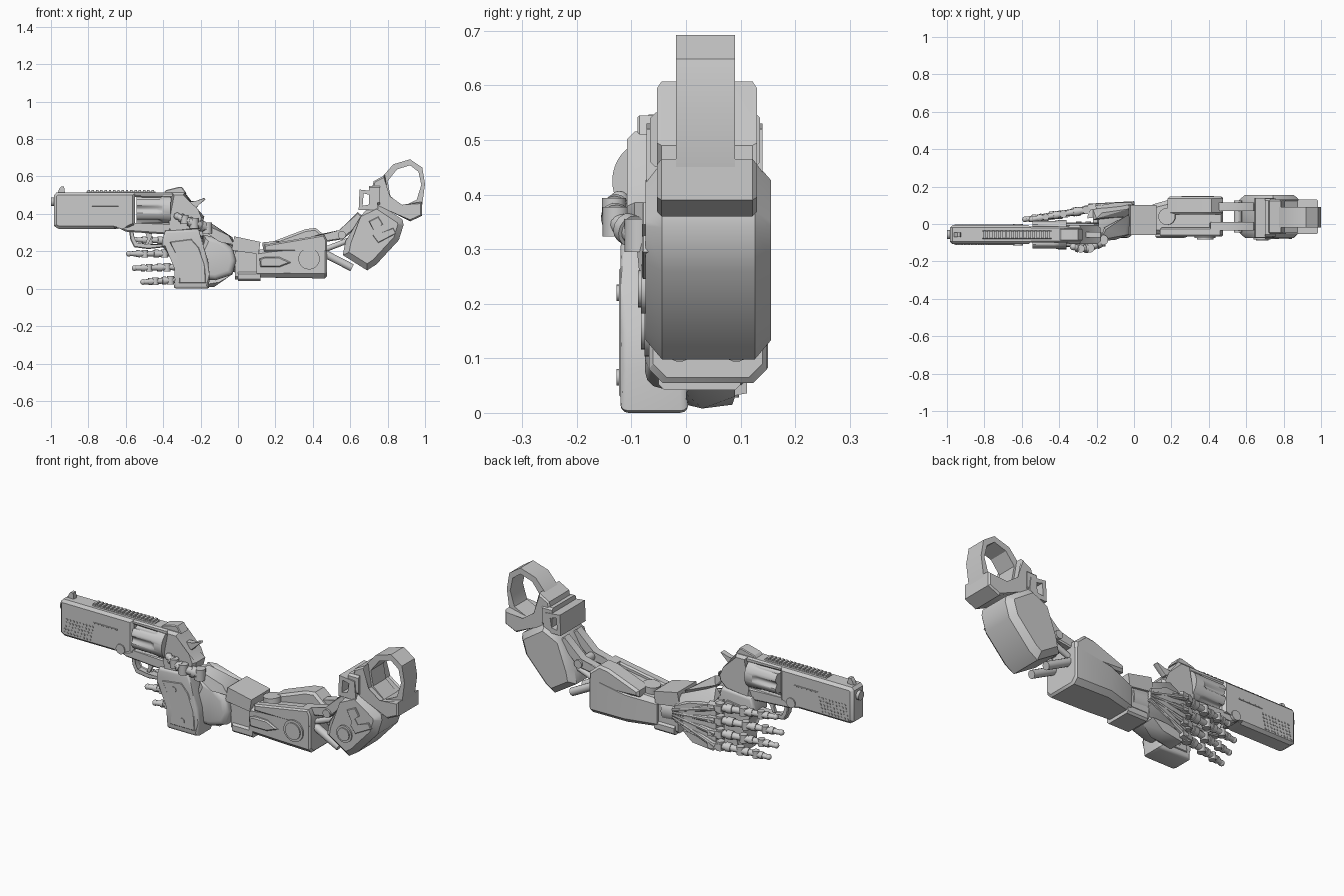
import bpy, bmesh, math
from mathutils import Vector

GY = -0.057  # gun centre plane


def finish(name, bm):
    bmesh.ops.recalc_face_normals(bm, faces=bm.faces)
    me = bpy.data.meshes.new(name)
    bm.to_mesh(me)
    bm.free()
    ob = bpy.data.objects.new(name, me)
    bpy.context.collection.objects.link(ob)
    me.shade_smooth()
    me.set_sharp_from_angle(angle=math.radians(33))
    return ob


def plate(name, pts, y0, y1, bev=0.0, seg=1):
    """Side-view (x, z) outline extruded along y, with chamfered rims."""
    bm = bmesh.new()
    a = [bm.verts.new((x, y0, z)) for x, z in pts]
    b = [bm.verts.new((x, y1, z)) for x, z in pts]
    n = len(pts)
    bm.faces.new(a)
    bm.faces.new(b[::-1])
    for i in range(n):
        bm.faces.new((a[i], b[i], b[(i + 1) % n], a[(i + 1) % n]))
    if bev:
        rim = [e for e in bm.edges if abs(e.verts[0].co.y - e.verts[1].co.y) < 1e-6]
        bmesh.ops.bevel(bm, geom=rim, offset=bev, segments=seg, profile=0.5,
                        affect='EDGES', clamp_overlap=True)
    return finish(name, bm)


def ring(name, outer, inner, y0, y1):
    """Closed band between two matching (x, z) outlines."""
    bm = bmesh.new()
    loops = [[bm.verts.new((x, y, z)) for x, z in p]
             for p, y in ((outer, y0), (outer, y1), (inner, y1), (inner, y0))]
    n = len(outer)
    for k in range(4):
        p, q = loops[k], loops[(k + 1) % 4]
        for i in range(n):
            j = (i + 1) % n
            bm.faces.new((p[i], p[j], q[j], q[i]))
    return finish(name, bm)


def rod(name, a, b, r1, r2=None, n=14):
    a, b = Vector(a), Vector(b)
    d = b - a
    bm = bmesh.new()
    bmesh.ops.create_cone(bm, cap_ends=True, segments=n, radius1=r1,
                          radius2=r1 if r2 is None else r2, depth=d.length)
    q = Vector((0, 0, 1)).rotation_difference(d)
    for v in bm.verts:
        v.co = q @ v.co + (a + b) / 2
    return finish(name, bm)


def hull(name, pts):
    bm = bmesh.new()
    for p in pts:
        bm.verts.new(p)
    r = bmesh.ops.convex_hull(bm, input=bm.verts)
    junk = {g for g in r['geom_interior'] + r['geom_unused'] if isinstance(g, bmesh.types.BMVert)}
    bmesh.ops.delete(bm, geom=list(junk), context='VERTS')
    bmesh.ops.dissolve_limit(bm, angle_limit=0.02, verts=bm.verts, edges=bm.edges)
    return finish(name, bm)


def sec(x, y0, y1, z0, z1, c):
    """Chamfered rectangle across the x axis."""
    return [(x, y, z) for ya, yb in ((y0, y0 + c), (y1, y1 - c))
            for za, zb in ((z0, z0 + c), (z1, z1 - c)) for y, z in ((ya, zb), (yb, za))]


def box(name, x0, x1, y0, y1, z0, z1, c=0.004):
    return hull(name, sec(x0, y0, y1, z0, z1, c) + sec(x1, y0, y1, z0, z1, c))


def digit(name, path, r):
    """Jointed finger: tapered bones, collars, hinge pins and a rounded tip."""
    path = [Vector(p) for p in path]
    for i in range(len(path) - 1):
        a, b, k = path[i], path[i + 1], r * (1 - 0.1 * i)
        rod(f"{name}_bone_{i}", a, b, k * 0.95, k * 0.75)
        rod(f"{name}_collar_{i}", a.lerp(b, 0.3), a.lerp(b, 0.55), k * 1.15, k * 1.1)
        rod(f"{name}_hinge_{i}", a - Vector((0, 0, k * 1.15)), a + Vector((0, 0, k * 1.15)), k * 1.05)
    bm = bmesh.new()
    bmesh.ops.create_uvsphere(bm, u_segments=12, v_segments=8, radius=r * 0.72)
    bmesh.ops.translate(bm, verts=bm.verts, vec=path[-1])
    finish(name + "_tip", bm)


# Barrel housing, lower rail and muzzle
plate("barrel_housing", [(-.984, .335), (-.96, .32), (-.66, .32), (-.63, .335), (-.55, .335),
      (-.55, .515), (-.97, .515), (-.984, .50)], -.108, -.006, .014)
rod("muzzle", (-1.0, GY, .465), (-.95, GY, .465), .024, n=20)
plate("front_sight", [(-.965, .51), (-.955, .535), (-.945, .547), (-.93, .547), (-.925, .51)], GY - .012, GY + .012)
box("top_rib", -.81, -.44, GY - .022, GY + .022, .505, .52)
for i in range(16):
    box(f"rib_tooth_{i}", -.805 + i * .0228, -.792 + i * .0228, GY - .022, GY + .022, .515, .529, .002)
for s in (-1, 1):
    y = GY + s * .051
    for r in range(5):
        for c in range(9):
            x = -.955 + c * .019 + r * .004
            rod(f"vent_stud_{s}_{r}_{c}", (x, y - s * .004, .345 + r * .018),
                (x, y + s * .003, .345 + r * .018), .006, n=6)
    rod(f"crane_pivot_{s}", (-.62, y - s * .01, .345), (-.62, y + s * .006, .345), .026, n=20)
    box(f"barrel_groove_{s}", -.78, -.64, y - .003, y + .003, .44, .446, .001)

# Frame around the cylinder window
plate("frame_top_strap", [(-.56, .49), (-.34, .485), (-.30, .515), (-.56, .515)], -.1, -.014, .008)
plate("frame_bottom", [(-.64, .325), (-.60, .305), (-.38, .29), (-.33, .35), (-.56, .352), (-.64, .35)], -.1, -.014, .008)
plate("frame_rear", [(-.355, .515), (-.285, .515), (-.225, .415), (-.18, .385), (-.19, .345), (-.23, .31),
      (-.385, .29), (-.355, .35)], -.108, -.006, .014)
plate("rear_sight", [(-.40, .51), (-.385, .527), (-.315, .545), (-.30, .545), (-.275, .51)], GY - .032, GY + .032, .004)
plate("hammer", [(-.28, .44), (-.265, .468), (-.225, .466), (-.18, .486), (-.173, .478), (-.205, .452), (-.225, .43)],
      GY - .014, GY + .014, .003)

# Fluted cylinder: lobed front, round rear drum
bm = bmesh.new()
rows = []
for x, flute in ((-.542, 1), (-.43, 1), (-.405, 0), (-.36, 0)):
    row = []
    for i in range(72):
        t = math.tau * i / 72
        d = abs(((i + 6) % 12) - 6)
        rad = .078 - flute * .017 * max(0, 1 - (d / 3.2) ** 2)
        row.append(bm.verts.new((x, GY + rad * math.cos(t), .425 + rad * math.sin(t))))
    rows.append(row)
for p, q in zip(rows, rows[1:]):
    for i in range(72):
        bm.faces.new((p[i], p[(i + 1) % 72], q[(i + 1) % 72], q[i]))
bm.faces.new(rows[0])
bm.faces.new(rows[-1][::-1])
finish("cylinder_drum", bm)

# Trigger group
plate("trigger_guard", [(-.585, .325), (-.575, .26), (-.555, .222), (-.48, .212), (-.39, .222), (-.39, .242),
      (-.48, .232), (-.545, .242), (-.558, .268), (-.562, .325)], GY - .02, GY + .02, .005)
plate("trigger", [(-.50, .31), (-.485, .27), (-.495, .24), (-.48, .24), (-.462, .275), (-.46, .31)], GY - .008, GY + .008)

# Grip with side panels and screws
plate("grip", [(-.39, .31), (-.21, .32), (-.185, .23), (-.16, .15), (-.152, .08), (-.155, .004), (-.17, 0), (-.33, 0),
      (-.342, .006), (-.338, .05), (-.325, .11), (-.35, .17), (-.405, .225), (-.405, .26)], -.12, .004, .022, 3)
for s in (-1, 1):
    y = GY + s * .062
    plate(f"grip_panel_{s}", [(-.365, .25), (-.25, .265), (-.21, .22), (-.178, .13), (-.172, .03), (-.315, .03),
          (-.305, .11), (-.325, .18)], y - .004, y + .004, .003)
    for x, z in ((-.295, .22), (-.245, .065)):
        rod(f"grip_screw_{s}", (x, y, z), (x, y + s * .008, z), .015, n=16)

# Palm and back of the hand
plate("palm_pad", [(-.19, .29), (-.10, .27), (-.03, .22), (-.01, .15), (-.03, .075), (-.12, .045), (-.20, .05),
      (-.18, .14)], -.075, .06, .03, 3)
hull("hand_back", [(-.01, .06, .11), (-.01, .06, .23), (-.01, .115, .13), (-.01, .115, .21), (-.25, .03, .03),
     (-.25, .03, .28), (-.24, .088, .045), (-.24, .088, .265), (-.10, .115, .09), (-.10, .115, .25)])
hull("heel_pad", [(-.22, 0, .015), (-.22, .085, .015), (-.13, .03, .008), (-.1, .09, .03), (-.1, 0, .035),
     (-.04, .02, .07), (-.04, .09, .08), (-.22, .0, .07), (-.22, .09, .07)])
tips = [(-.56, .255, .262), (-.595, .188, .187), (-.565, .118, .11), (-.52, .052, .036)]
for i, (tx, kz, tz) in enumerate(tips):
    knuckle = Vector((-.255, .075, kz))
    tip = Vector((tx + .012, .025, tz))
    digit(f"finger_{i}", [knuckle, knuckle.lerp(tip, .42), knuckle.lerp(tip, .74), tip], .021)
    rod(f"hand_strut_{i}", (-.0, .112, .185 - i * .012), (-.24, .092, kz), .010, .017, 10)
    hull(f"knuckle_guard_{i}", [(x, y, kz + s * h) for s in (-1, 1)
         for x, y, h in ((-.275, .095, .014), (-.275, .07, .02), (-.205, .112, .016), (-.20, .08, .022))])

# Thumb with armoured base
hull("thumb_base", [(-.02, -.055, .235), (-.02, .03, .24), (-.03, .05, .275), (-.05, -.06, .285), (-.10, -.085, .25),
     (-.17, -.09, .30), (-.18, -.085, .345), (-.15, -.03, .355), (-.16, -.02, .31)])
hull("index_shroud", [(-.02, .04, .23), (-.02, .105, .22), (-.03, .08, .27), (-.22, .02, .29), (-.22, .08, .27),
     (-.2, .03, .335), (-.17, .06, .325)])
digit("thumb", [(-.165, -.085, .325), (-.235, -.128, .35), (-.285, -.132, .37), (-.325, -.122, .388)], .026)

# Wrist
rod("wrist_joint", (-.04, .03, .16), (.08, .03, .15), .07, n=20)
box("wrist_cuff", -.015, .115, -.04, .09, .05, .215, .015)
hull("wrist_top_block", [(x, y, z + dz) for y in (-.058, .102)
     for x, z, dz in ((-.035, .205, 0), (.11, .185, 0), (-.02, .28, 0), (.12, .25, 0))])
box("wrist_lower_block", .0, .12, -.05, .10, .042, .09, .01)

# Forearm shell
hull("forearm_shell", sec(.10, -.05, .105, .06, .205, .02) + sec(.26, -.065, .15, .058, .235, .025)
     + sec(.465, -.068, .148, .055, .27, .025) + sec(.475, -.06, .14, .065, .26, .025))
plate("forearm_front_rail", [(.14, .20), (.14, .235), (.46, .29), (.475, .26), (.475, .2)], -.068, -.02, .008)
plate("forearm_rear_ridge", [(.18, .215), (.18, .25), (.36, .318), (.415, .325), (.475, .275), (.475, .2)], .05, .148, .012)
rod("forearm_top_disc", (.18, .04, .2), (.175, .04, .252), .045, n=24)
rod("forearm_side_disc_rim", (.38, -.05, .16), (.38, -.076, .16), .057, n=28)
rod("forearm_side_disc", (.38, -.05, .16), (.38, -.082, .16), .044, n=28)
plate("forearm_side_plate", [(.115, .16), (.145, .17), (.22, .17), (.285, .14), (.22, .115), (.12, .115)], -.074, -.05, .006)

# Elbow linkage, one pair of bars and pistons
for i, y in enumerate((-.012, .092)):
    rod(f"elbow_piston_{i}", (.42, y, .21), (.61, y, .112), .021)
    plate(f"elbow_link_{i}", [(.40, .24), (.41, .285), (.545, .308), (.64, .41), (.68, .375), (.565, .265)],
          y - .022, y + .022, .006)
    rod(f"elbow_rod_{i}", (.44, y, .20), (.62, y, .27), .015)
rod("elbow_pin", (.555, -.045, .287), (.555, .125, .287), .022)

# Upper arm shell
plate("upper_arm_shell", [(.56, .18), (.69, .098), (.74, .13), (.86, .26), (.885, .34), (.88, .37), (.745, .46),
      (.70, .44), (.655, .385), (.575, .255)], -.074, .156, .03)
rod("upper_arm_disc_rim", (.685, -.05, .227), (.685, -.082, .227), .045, n=24)
rod("upper_arm_disc", (.685, -.05, .227), (.685, -.088, .227), .034, n=24)
plate("upper_arm_angle_panel", [(.70, .36), (.75, .385), (.775, .345), (.745, .325), (.765, .295), (.83, .325),
      (.845, .295), (.75, .245), (.72, .285), (.735, .30)], -.081, -.05, .003)

# Shoulder clamp, side bracket and ring
plate("shoulder_clamp", [(.725, .575), (.785, .607), (.805, .49), (.875, .44), (.985, .465), (.985, .39), (.92, .36),
      (.80, .42), (.70, .46)], -.053, .13, .008)
ring("shoulder_bracket", [(.65, .53), (.74, .52), (.75, .42), (.645, .42)],
     [(.672, .51), (.708, .50), (.70, .45), (.666, .443)], -.072, .14)
box("shoulder_bracket_bar", .70, .76, -.066, .136, .45, .55, .01)
ring("shoulder_ring",
     [(.76, .585), (.83, .665), (.92, .692), (.985, .648), (1.0, .56), (.985, .45), (.89, .40), (.78, .46)],
     [(.80, .575), (.85, .638), (.92, .66), (.965, .625), (.98, .555), (.955, .475), (.88, .44), (.815, .495)], -.018, .09)
